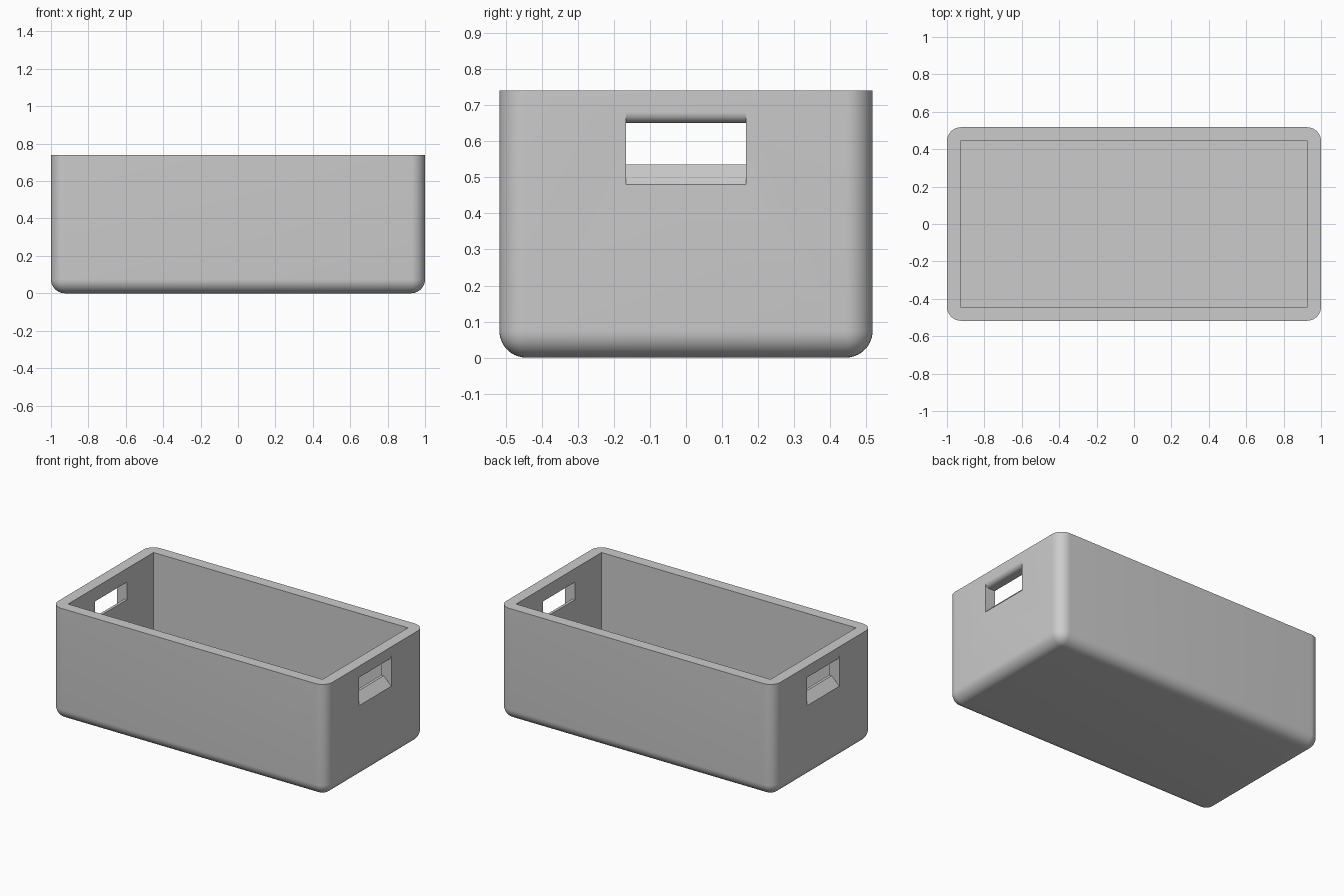
import bpy, bmesh, math

old = bpy.data.objects.get("Cube")
if old:
    bpy.data.objects.remove(old, do_unlink=True)

LENGTH, DEPTH, HEIGHT = 2.0, 1.035, 0.74
WALL, RADIUS = 0.073, 0.075

grey = bpy.data.materials.new("plain grey")
grey.use_nodes = True
colour = (0.6, 0.6, 0.6, 1)
grey.diffuse_color = colour
grey.node_tree.nodes["Principled BSDF"].inputs["Base Color"].default_value = colour


def finish(name, bm):
    bmesh.ops.recalc_face_normals(bm, faces=bm.faces[:])
    mesh = bpy.data.meshes.new(name)
    bm.to_mesh(mesh)
    bm.free()
    mesh.materials.append(grey)
    obj = bpy.data.objects.new(name, mesh)
    bpy.context.collection.objects.link(obj)
    return obj


def block(bm, x, y, low, high):
    bmesh.ops.create_cube(bm, size=1)
    for v in bm.verts:
        v.co.x *= x
        v.co.y *= y
        v.co.z = high if v.co.z > 0 else low


# Outer shell: rounded sides and base, flat rim
bm = bmesh.new()
block(bm, LENGTH, DEPTH, 0, HEIGHT)
edges = [e for e in bm.edges if min(v.co.z for v in e.verts) < HEIGHT / 2]
bmesh.ops.bevel(bm, geom=edges, offset=RADIUS, segments=10, profile=0.5, affect='EDGES')
box = finish("storage_box", bm)

# Sharp-cornered cavity
bm = bmesh.new()
block(bm, LENGTH - 2 * WALL, DEPTH - 2 * WALL, WALL, HEIGHT + 0.2)
cutters = [finish("cavity_cutter", bm)]

# Hand holes: sloped sill below, rounded lip above
LIP = 0.03
outline = [(1.05, 0.48), (1.0, 0.48), (0.945, 0.535), (0.88, 0.535), (0.88, 0.65)]
for i in range(9):
    a = math.pi / 2 * i / 8
    outline.append((1 - LIP + LIP * math.sin(a), 0.65 + LIP - LIP * math.cos(a)))
outline.append((1.05, 0.65 + LIP))
for side, label in ((1, "left"), (-1, "right")):
    bm = bmesh.new()
    face = bm.faces.new([bm.verts.new((side * x, -0.167, z)) for x, z in outline])
    out = bmesh.ops.extrude_face_region(bm, geom=[face])
    moved = [g for g in out["geom"] if isinstance(g, bmesh.types.BMVert)]
    bmesh.ops.translate(bm, verts=moved, vec=(0, 0.334, 0))
    cutters.append(finish(label + "_handle_cutter", bm))

# Cut the shell, then drop the cutters
bpy.context.view_layer.objects.active = box
box.select_set(True)
for cutter in cutters:
    mod = box.modifiers.new(cutter.name, 'BOOLEAN')
    mod.operation = 'DIFFERENCE'
    mod.solver = 'EXACT'
    mod.object = cutter
    bpy.ops.object.modifier_apply(modifier=mod.name)
for cutter in cutters:
    bpy.data.objects.remove(cutter, do_unlink=True)

bpy.ops.object.select_all(action='DESELECT')
box.select_set(True)
bpy.ops.object.shade_smooth_by_angle(angle=math.radians(30))
